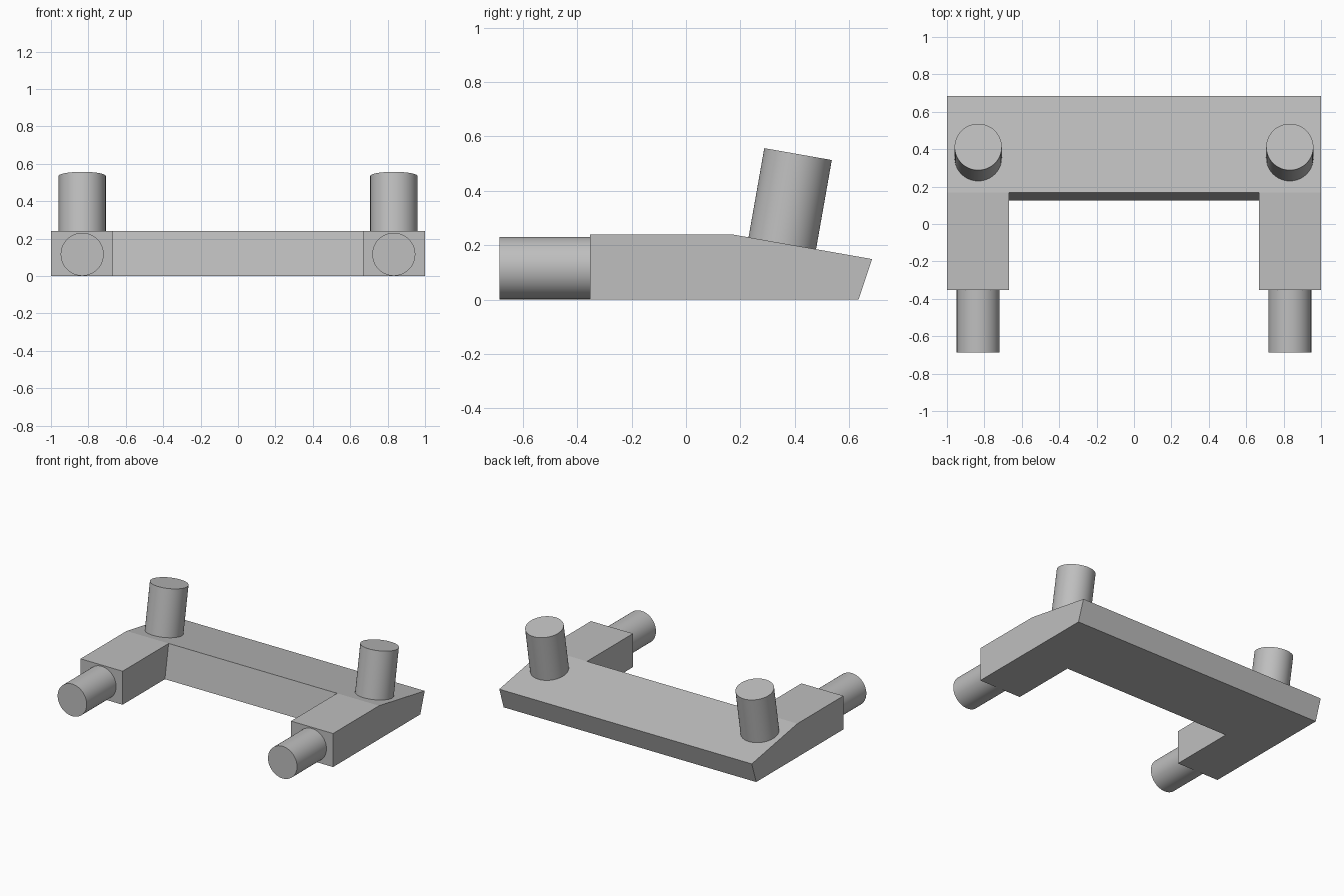
import bpy
import bmesh
from math import radians
from mathutils import Vector

cube = bpy.data.objects.get("Cube")
if cube:
    bpy.data.objects.remove(cube, do_unlink=True)

grey = bpy.data.materials.new("plain grey")
grey.use_nodes = True
colour = (0.52, 0.52, 0.52, 1)
grey.diffuse_color = colour
grey.node_tree.nodes["Principled BSDF"].inputs["Base Color"].default_value = colour

ARM_INNER = 0.667
ARM_FRONT = -0.353
PEG_X = 0.833
PEG_LENGTH = 0.333
TILT = radians(10)


def make_frame():
    """Crossbar swept along x, with both arms extruded from its front face."""
    bm = bmesh.new()
    profile = [(0.126, 0), (0.168, 0.24), (0.684, 0.149), (0.634, 0)]
    rings = [[bm.verts.new((x, y, z)) for y, z in profile]
             for x in (-1, -ARM_INNER, ARM_INNER, 1)]
    fronts = []
    for a, b in zip(rings, rings[1:]):
        for i in range(4):
            j = (i + 1) % 4
            face = bm.faces.new((a[i], a[j], b[j], b[i]))
            if i == 0:
                fronts.append(face)
    bm.faces.new(rings[0])
    bm.faces.new(rings[-1])
    # Arms reach forward and end in a vertical face
    arm_faces = [fronts[0], fronts[2]]
    arms = bmesh.ops.extrude_face_region(bm, geom=arm_faces)
    for v in arms["geom"]:
        if isinstance(v, bmesh.types.BMVert):
            v.co.y = ARM_FRONT
    bmesh.ops.delete(bm, geom=[f for f in arm_faces if f.is_valid], context="FACES_ONLY")
    # Merge flat neighbours into single clean faces
    bmesh.ops.dissolve_limit(bm, angle_limit=radians(1), verts=bm.verts[:], edges=bm.edges[:])
    bmesh.ops.recalc_face_normals(bm, faces=bm.faces[:])
    mesh = bpy.data.meshes.new("frame")
    bm.to_mesh(mesh)
    bm.free()
    mesh.materials.append(grey)
    obj = bpy.data.objects.new("frame", mesh)
    bpy.context.collection.objects.link(obj)


def make_peg(name, base, radius, angle):
    """Round peg standing on base, turned about x by angle."""
    axis = Vector((0, 0, 1))
    axis.rotate(Vector((0, 0, 1)).rotation_difference(Vector((0, 0, 1))))
    bpy.ops.mesh.primitive_cylinder_add(vertices=64, radius=radius, depth=PEG_LENGTH,
                                        rotation=(angle, 0, 0))
    obj = bpy.context.object
    obj.name = name
    axis = obj.rotation_euler.to_matrix() @ axis
    obj.location = Vector(base) + axis * PEG_LENGTH / 2
    obj.data.materials.append(grey)
    bpy.ops.object.shade_smooth_by_angle(angle=radians(30))


make_frame()
for side, sign in (("left", 1), ("right", -1)):
    # Upright peg square to the sloping top, and a level peg on the arm end
    make_peg(side + "_upright_peg", (sign * PEG_X, 0.354, 0.207), 0.126, -TILT)
    make_peg(side + "_front_peg", (sign * PEG_X, ARM_FRONT, 0.116), 0.115, radians(90))
